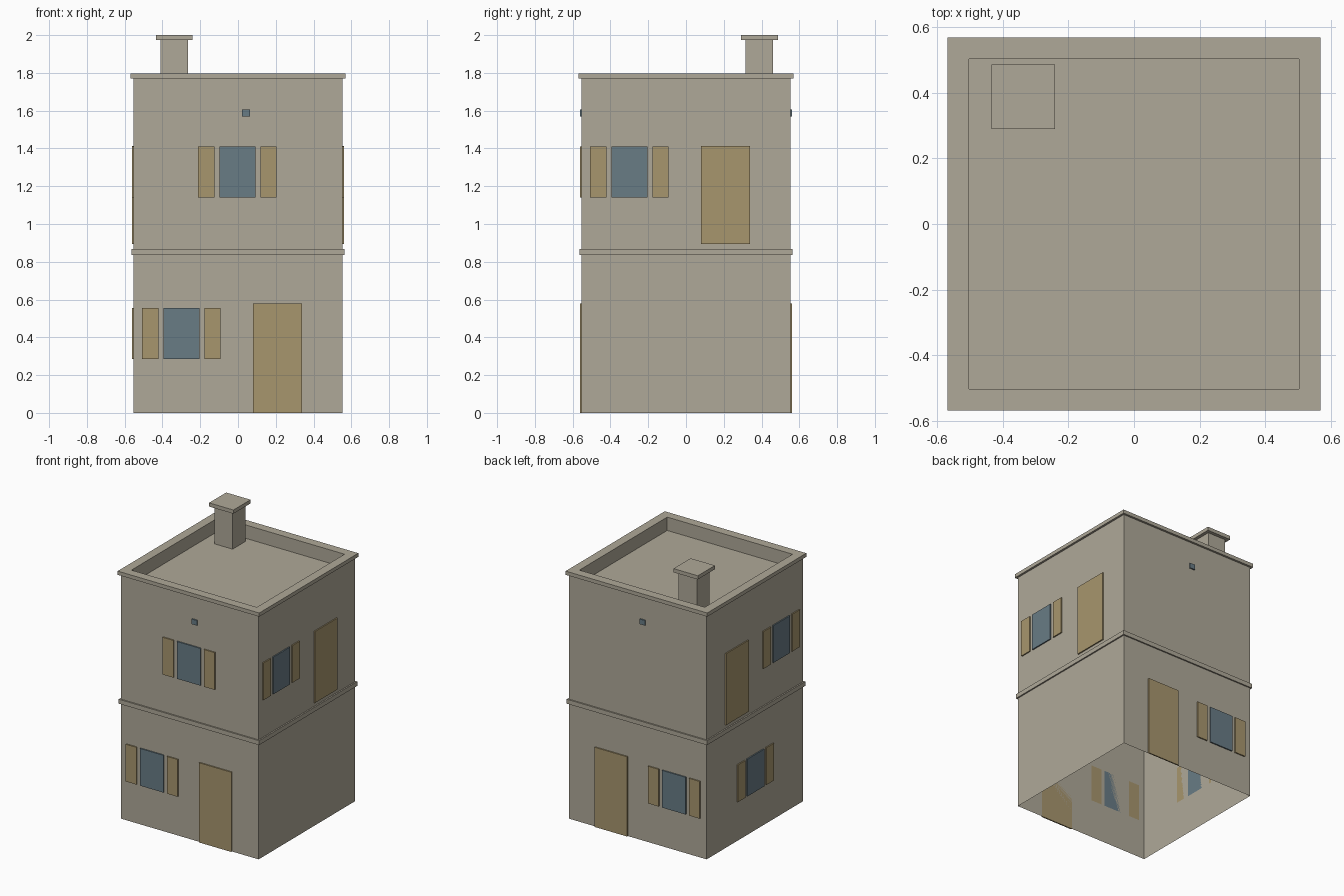
import bpy, bmesh
from math import radians
from mathutils import Matrix, Vector

cube = bpy.data.objects.get("Cube")
if cube:
    bpy.data.objects.remove(cube, do_unlink=True)


def material(name, rgb):
    m = bpy.data.materials.new(name)
    m.use_nodes = True
    m.diffuse_color = (*rgb, 1)
    m.node_tree.nodes["Principled BSDF"].inputs["Base Color"].default_value = (*rgb, 1)
    return m


STONE = material("warm grey plaster", (0.43, 0.395, 0.315))
WOOD = material("tan wood", (0.39, 0.305, 0.155))
GLASS = material("blue grey glass", (0.14, 0.2, 0.235))

WALL = 0.553      # half width of the walls
PLATE = 0.009     # thickness of doors, panes and shutters


def finish(name, bm, mat):
    bmesh.ops.recalc_face_normals(bm, faces=bm.faces)
    mesh = bpy.data.meshes.new(name)
    bm.to_mesh(mesh)
    bm.free()
    mesh.materials.append(mat)
    ob = bpy.data.objects.new(name, mesh)
    bpy.context.collection.objects.link(ob)
    return ob


def square_loft(name, profile, mat, cap_end=False, closed=False):
    """Loft square rings given as (half width, height)."""
    bm = bmesh.new()
    rings = [[bm.verts.new((sx * h, sy * h, z))
              for sx, sy in ((-1, -1), (1, -1), (1, 1), (-1, 1))] for h, z in profile]
    pairs = list(zip(rings, rings[1:]))
    if closed:
        pairs.append((rings[-1], rings[0]))
    for a, b in pairs:
        for i in range(4):
            j = (i + 1) % 4
            bm.faces.new((a[i], a[j], b[j], b[i]))
    if cap_end:
        bm.faces.new(rings[-1])
    return finish(name, bm, mat)


def box(name, lo, hi, mat, turn=0):
    lo, hi = Vector(lo), Vector(hi)
    bm = bmesh.new()
    bmesh.ops.create_cube(bm, size=1)
    bm.transform(Matrix.Rotation(radians(turn), 4, "Z")
                 @ Matrix.Translation((lo + hi) / 2)
                 @ Matrix.Diagonal((*(hi - lo), 1)))
    return finish(name, bm, mat)


def plate(name, side, u0, u1, z0, z1, mat):
    """Thin plate on a wall; u runs to the right as seen from outside."""
    turn = {"front": 0, "left": 90, "back": 180, "right": 270}[side]
    box(f"{side}_{name}", (u0, -WALL - PLATE, z0), (u1, -WALL, z1), mat, turn)


def window(name, side, u, z0):
    z1 = z0 + 0.27
    plate(name + "_pane", side, u - 0.095, u + 0.095, z0, z1, GLASS)
    for label, s in (("a", -1), ("b", 1)):
        c = u + s * 0.165
        plate(f"{name}_shutter_{label}", side, c - 0.043, c + 0.043, z0, z1, WOOD)


def door(name, side, u, z0, z1):
    plate(name, side, u - 0.13, u + 0.13, z0, z1, WOOD)


# Walls open at the base, overhanging coping, parapet and sunken flat roof
square_loft("walls_and_roof", [(WALL, 0), (WALL, 1.77), (0.568, 1.77), (0.568, 1.797),
                               (0.503, 1.797), (0.503, 1.7)], STONE, cap_end=True)

# Band between the storeys
square_loft("storey_band", [(WALL, 0.835), (0.563, 0.835), (0.563, 0.867), (WALL, 0.867)],
            STONE, closed=True)

# Chimney
box("chimney_stack", (-0.41, 0.315, 1.7), (-0.264, 0.461, 1.975), STONE)
box("chimney_cap", (-0.435, 0.29, 1.973), (-0.24, 0.486, 2), STONE)

LOW, HIGH = 0.285, 1.14   # window sill heights

# Front and back walls
window("lower_window", "front", -0.3, LOW)
door("door", "front", 0.21, 0, 0.578)
window("upper_window", "front", -0.003, HIGH)
window("lower_window", "back", 0.295, LOW)
door("door", "back", -0.21, 0, 0.578)
for side in ("front", "back"):
    plate("small_vent", side, 0.021, 0.064, 1.568, 1.605, GLASS)

# Side walls
window("upper_window", "left", -0.3, HIGH)
door("upper_door", "left", 0.21, 0.895, 1.413)
window("upper_window", "right", 0.295, HIGH)
door("upper_door", "right", -0.21, 0.895, 1.413)
window("lower_window", "right", 0, LOW)
